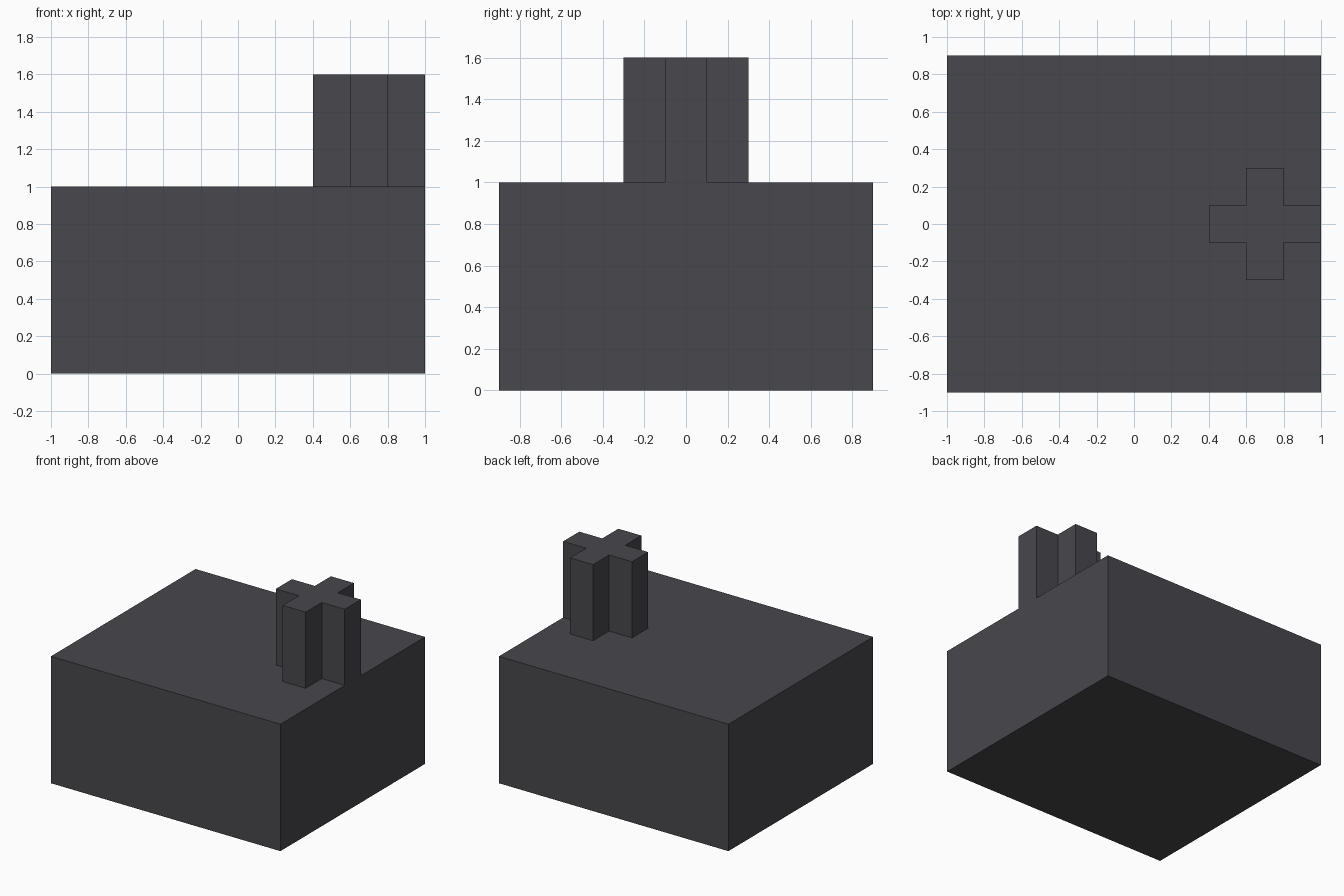
import bpy
import bmesh

cube = bpy.data.objects.get("Cube")
if cube:
    bpy.data.objects.remove(cube, do_unlink=True)

COLOUR = (0.065, 0.063, 0.072, 1.0)
charcoal = bpy.data.materials.new("charcoal")
charcoal.use_nodes = True
charcoal.diffuse_color = COLOUR
charcoal.node_tree.nodes["Principled BSDF"].inputs["Base Color"].default_value = COLOUR


def prism(name, outline, bottom, top, open_bottom=False):
    """Extrude a counter-clockwise outline from bottom to top."""
    bm = bmesh.new()
    low = [bm.verts.new((x, y, bottom)) for x, y in outline]
    high = [bm.verts.new((x, y, top)) for x, y in outline]
    for i in range(len(outline)):
        j = (i + 1) % len(outline)
        bm.faces.new((low[i], low[j], high[j], high[i]))
    bm.faces.new(high)
    if not open_bottom:
        bm.faces.new(low[::-1])
    mesh = bpy.data.meshes.new(name)
    bm.to_mesh(mesh)
    bm.free()
    mesh.materials.append(charcoal)
    obj = bpy.data.objects.new(name, mesh)
    bpy.context.collection.objects.link(obj)
    return obj


# Solid base block
prism("base_block", [(-1, -0.9), (1, -0.9), (1, 0.9), (-1, 0.9)], 0, 1)

# Cross-shaped post, one arm flush with the block's side
arm, reach, centre_x = 0.1, 0.3, 0.7
quarter = [(reach, -arm), (reach, arm), (arm, arm)]
cross = []
for turn in range(4):
    cross += [(x + centre_x, y) for x, y in quarter]
    quarter = [(-y, x) for x, y in quarter]
prism("cross_post", cross, 1, 1.6, open_bottom=True)
